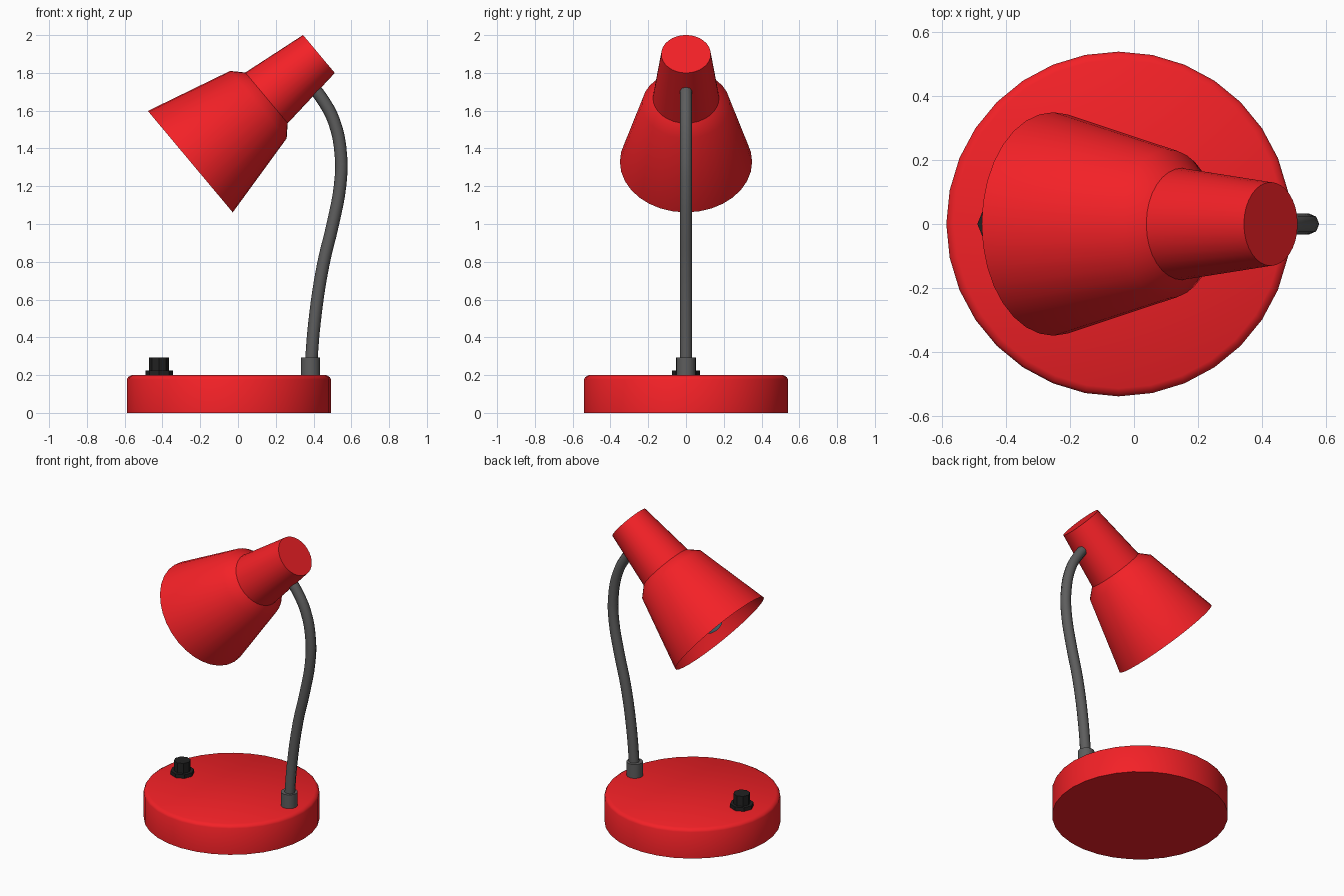
import bpy, bmesh, math
from mathutils import Vector, Matrix

if "Cube" in bpy.data.objects:
    bpy.data.objects.remove(bpy.data.objects["Cube"])


def material(name, rgb):
    m = bpy.data.materials.new(name)
    m.diffuse_color = (*rgb, 1)
    m.use_nodes = True
    m.node_tree.nodes["Principled BSDF"].inputs["Base Color"].default_value = m.diffuse_color
    return m


RED = material("red_paint", (0.9, 0.015, 0.02))
GREY = material("grey_metal", (0.11, 0.11, 0.11))
BLACK = material("black_plastic", (0.015, 0.015, 0.015))
GLASS = material("bulb_glass", (0.25, 0.5, 0.6))


def smooth(ob, angle=35):
    bpy.ops.object.select_all(action='DESELECT')
    ob.select_set(True)
    bpy.context.view_layer.objects.active = ob
    bpy.ops.object.shade_smooth_by_angle(angle=math.radians(angle))


def lathe(name, profile, sides, mat, matrix, cap_start=True, cap_end=True):
    """Revolve (radius, height) points around the local z axis."""
    bm = bmesh.new()
    rings = []
    for r, h in profile:
        rings.append([bm.verts.new((r * math.cos(2 * math.pi * i / sides),
                                    r * math.sin(2 * math.pi * i / sides), h))
                      for i in range(sides)])
    for a, b in zip(rings, rings[1:]):
        for i in range(sides):
            j = (i + 1) % sides
            bm.faces.new((a[i], a[j], b[j], b[i]))
    if cap_start:
        bm.faces.new(rings[0][::-1])
    if cap_end:
        bm.faces.new(rings[-1])
    me = bpy.data.meshes.new(name)
    bm.to_mesh(me)
    bm.free()
    me.materials.append(mat)
    ob = bpy.data.objects.new(name, me)
    bpy.context.collection.objects.link(ob)
    ob.matrix_world = matrix
    smooth(ob)
    return ob


at = lambda x, z: Matrix.Translation((x, 0, z))

# Round base with a softened top edge
lathe("base", [(0.54, 0), (0.54, 0.178), (0.533, 0.19), (0.515, 0.2)], 32, RED, at(-0.048, 0))

# Switch: flange and knob
lathe("switch_flange", [(0.073, 0), (0.073, 0.025)], 8, BLACK, at(-0.418, 0.2))
lathe("switch_knob", [(0.052, 0), (0.052, 0.068)], 8, BLACK, at(-0.418, 0.224))

# Collar holding the neck
lathe("neck_collar", [(0.051, 0), (0.051, 0.095)], 16, GREY, at(0.384, 0.198))

# Bent neck swept along a smooth path
path = [(0.384, 0.22), (0.405, 0.48), (0.45, 0.78), (0.502, 1.0), (0.54, 1.2),
        (0.545, 1.36), (0.508, 1.545), (0.44, 1.67), (0.385, 1.74)]
curve = bpy.data.curves.new("neck", 'CURVE')
curve.dimensions = '3D'
curve.bevel_depth = 0.033
curve.bevel_resolution = 2
curve.resolution_u = 4
curve.use_fill_caps = True
spline = curve.splines.new('BEZIER')
spline.bezier_points.add(len(path) - 1)
for p, (x, z) in zip(spline.bezier_points, path):
    p.co = (x, 0, z)
    p.handle_left_type = p.handle_right_type = 'AUTO'
curve.materials.append(GREY)
neck = bpy.data.objects.new("neck", curve)
bpy.context.collection.objects.link(neck)
bpy.ops.object.select_all(action='DESELECT')
neck.select_set(True)
bpy.context.view_layer.objects.active = neck
bpy.ops.object.convert(target='MESH')
smooth(bpy.context.object, 50)

# Tilted head frame: origin at the mouth centre, z towards the closed end
axis = Vector((0.767, 0, 0.642))
head = at(-0.2525, 1.33) @ axis.to_track_quat('Z', 'Y').to_matrix().to_4x4()

# Open shade: cone, shoulder and narrow socket housing
lathe("lamp_shade", [(0.35, 0), (0.233, 0.47), (0.175, 0.526), (0.131, 0.888)],
      32, RED, head, cap_start=False)

# Bulb hanging inside the shade
bulb = [(0.1 * math.sin(math.radians(a)), 0.125 - 0.1 * math.cos(math.radians(a)))
        for a in (5, 25, 45, 65, 90, 115)]
lathe("bulb", bulb + [(0.06, 0.25), (0.05, 0.34)], 16, GLASS, head)
lathe("bulb_socket", [(0.055, 0.34), (0.055, 0.5)], 16, GREY, head)
